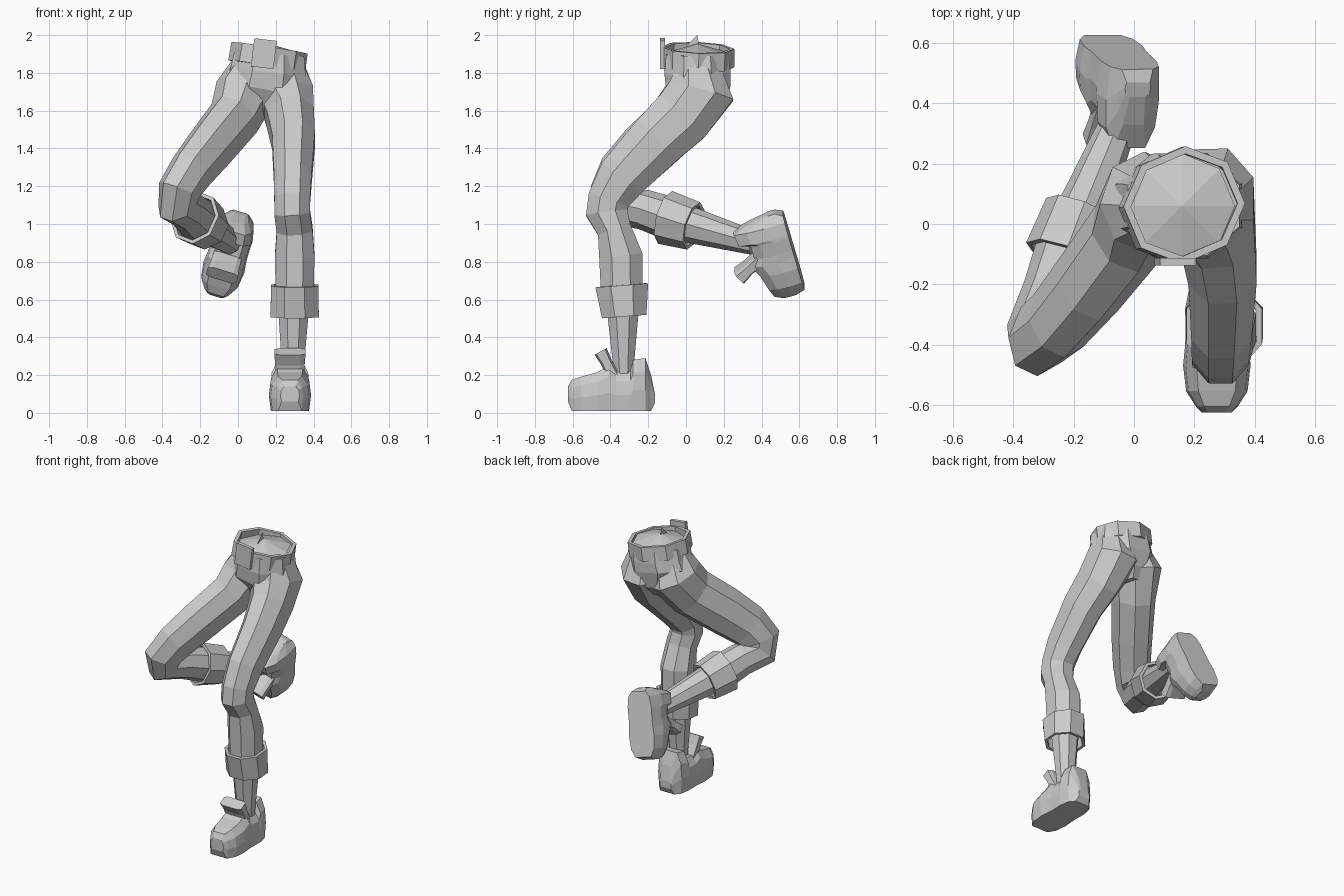
import bpy, bmesh
from mathutils import Vector, Matrix

if "Cube" in bpy.data.objects:
    bpy.data.objects.remove(bpy.data.objects["Cube"])

grey = bpy.data.materials.new("plain grey")
grey.use_nodes = True
colour = (0.6, 0.6, 0.6, 1)
grey.diffuse_color = colour
grey.node_tree.nodes["Principled BSDF"].inputs["Base Color"].default_value = colour


def finish(name, bm, matrix=None):
    """Turn a bmesh into a flat shaded object."""
    if matrix:
        bm.transform(matrix)
    bmesh.ops.recalc_face_normals(bm, faces=bm.faces)
    mesh = bpy.data.meshes.new(name)
    bm.to_mesh(mesh)
    bm.free()
    mesh.materials.append(grey)
    obj = bpy.data.objects.new(name, mesh)
    bpy.context.collection.objects.link(obj)
    return obj


def skin(name, loops, caps=True, matrix=None):
    """Join rings of points, all of the same length, into one surface."""
    bm = bmesh.new()
    rings = [[bm.verts.new(p) for p in loop] for loop in loops]
    for a, b in zip(rings, rings[1:]):
        for j in range(len(a)):
            k = (j + 1) % len(a)
            bm.faces.new((a[j], a[k], b[k], b[j]))
    if caps:
        bm.faces.new(rings[0])
        bm.faces.new(rings[-1])
    return finish(name, bm, matrix)


def tube(name, stations, side=(1, 0, 0), corner=0.42, caps=True, matrix=None):
    """Eight-sided loft; each station is x, y, z, half width, half depth."""
    centres = [Vector(s[:3]) for s in stations]
    outline = [(1, -corner), (1, corner), (corner, 1), (-corner, 1),
               (-1, corner), (-1, -corner), (-corner, -1), (corner, -1)]
    loops = []
    for i, (*_, wide, deep) in enumerate(stations):
        before = centres[i] - centres[max(i - 1, 0)]
        after = centres[min(i + 1, len(centres) - 1)] - centres[i]
        along = (before.normalized() + after.normalized()).normalized()
        across = Vector(side)
        across = (across - along * across.dot(along)).normalized()
        front = along.cross(across)
        loops.append([centres[i] + across * u * wide + front * v * deep
                      for u, v in outline])
    return skin(name, loops, caps, matrix)


def band(name, stations, thickness, side=(1, 0, 0)):
    """Hollow ring with a wall."""
    obj = tube(name, stations, side, caps=False)
    wall = obj.modifiers.new("wall", "SOLIDIFY")
    wall.thickness = thickness
    wall.offset = -1


def plate(name, size, position, turn):
    bm = bmesh.new()
    bmesh.ops.create_cube(bm, size=1)
    matrix = (Matrix.Translation(position) @ Matrix.Rotation(turn, 4, "Y")
              @ Matrix.Diagonal((*size, 1)))
    finish(name, bm, matrix)


# Hips and belt
tube("hips", [(.165, .06, 1.9, .185, .165), (.16, .06, 1.81, .2, .175),
              (.145, .065, 1.73, .21, .17), (.125, .08, 1.63, .11, .13),
              (.12, .08, 1.57, .05, .08)])
band("belt", [(.167, .063, 1.933, .19, .178), (.152, .06, 1.835, .192, .178)], .025,
     (.92, .39, 0))
plate("belt_buckle", (.12, .025, .15), (.137, -.125, 1.902), .12)

# Low peak closing the waist, with a thin fin
peak = bmesh.new()
bmesh.ops.create_cone(peak, cap_ends=True, segments=8, radius1=.175, radius2=0, depth=.05)
finish("waist_top", peak, Matrix.Translation((.16, .06, 1.93)))
fin = bmesh.new()
fin.faces.new([fin.verts.new(p) for p in ((.15, 0, 1.94), (.15, .07, 1.94), (.15, .06, 2))])
finish("waist_fin", fin)

# Standing leg
tube("left_trouser_leg", [
    (.245, .06, 1.85, .1, .11), (.25, .08, 1.7, .147, .175), (.277, -.025, 1.565, .125, .162),
    (.294, -.157, 1.44, .113, .15), (.29, -.34, 1.245, .1, .132), (.287, -.41, 1.13, .095, .11),
    (.287, -.42, 1.06, .095, .11), (.3, -.38, .97, .095, .09), (.3, -.345, .83, .105, .115),
    (.3, -.34, .62, .1, .11)])
band("left_cuff", [(.3, -.34, .675, .125, .14), (.3, -.327, .51, .128, .118)], .02)
tube("left_sock", [(.295, -.335, .6, .085, .09), (.29, -.33, .2, .055, .05)])

# Raised leg, bent in a slanted plane
slant = (.84, -.42, -.33)
tube("right_trouser_leg", [
    (.085, .06, 1.85, .1, .11), (.04, .07, 1.7, .147, .165), (-.02, -.03, 1.56, .125, .155),
    (-.15, -.2, 1.4, .115, .15), (-.25, -.32, 1.275, .105, .138), (-.31, -.37, 1.18, .1, .13),
    (-.32, -.35, 1.1, .09, .115), (-.27, -.22, 1.075, .09, .1), (-.21, -.06, 1.02, .1, .11)],
    slant)
band("right_cuff", [(-.23, -.11, 1.035, .125, .135), (-.17, .04, .99, .12, .12)], .02, slant)
tube("right_sock", [(-.2, -.03, 1.01, .085, .095), (-.04, .36, .9, .055, .06)], slant)


# Shoes: each section is y, bottom, top, half width
def shoe(name, matrix=None):
    loops = []
    for y, low, high, wide in [
            (-.165, .05, .1, .045), (-.185, .01, .2, .06), (-.215, .01, .29, .092),
            (-.28, .01, .28, .105), (-.295, .01, .22, .105), (-.37, .01, .22, .104),
            (-.41, .01, .25, .106), (-.47, .01, .215, .112), (-.555, .01, .192, .102),
            (-.605, .01, .175, .07), (-.625, .06, .14, .05)]:
        half = [(.9, low), (1, low + (high - low) * .4), (.92, low + (high - low) * .75),
                (.6, high)]
        loops.append([(.275 + wide * u, y, z) for u, z in half]
                     + [(.275 - wide * u, y, z) for u, z in reversed(half)])
    skin(name + "_shoe", loops, matrix=matrix)
    tube(name + "_shoe_tongue", [
        (.275, -.385, .19, .075, .035), (.275, -.42, .265, .078, .03),
        (.275, -.452, .325, .083, .037)], corner=.7, matrix=matrix)


# The second shoe is carried over from the heel of the first
shoe("left")
back = Vector((.28, -.27, .92)).normalized()
up = Vector((-.05, -.95, -.2))
up = (up - back * up.dot(back)).normalized()
pose = Matrix((back.cross(up), back, up)).transposed().to_4x4()
heel = Vector((.275, -.19, .01))
shoe("right", Matrix.Translation((.01, .515, 1.052)) @ pose @ Matrix.Translation(-heel))
